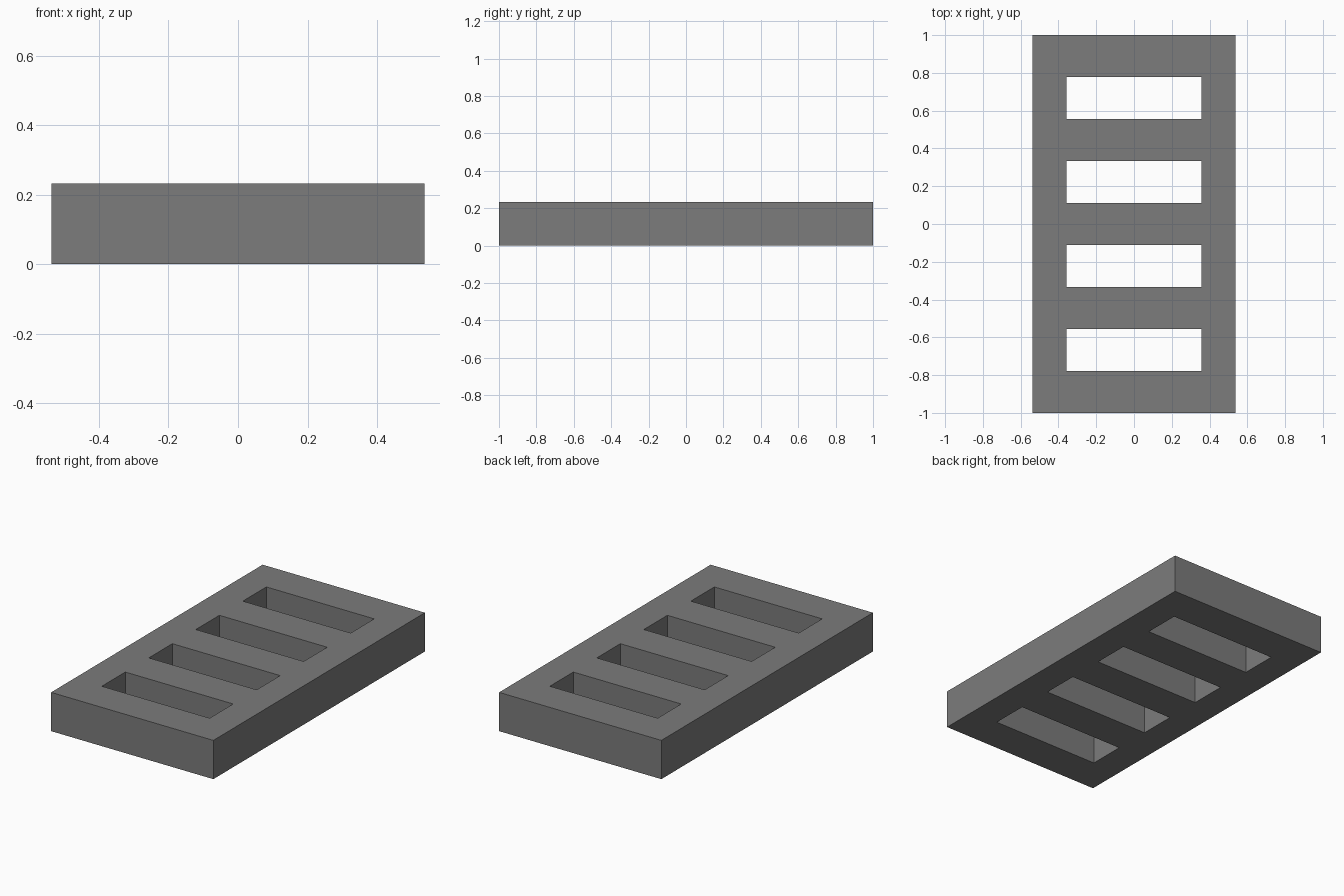
import bpy
import bmesh

if "Cube" in bpy.data.objects:
    bpy.data.objects.remove(bpy.data.objects["Cube"])

HALF_W, SLOT_HALF_W, HEIGHT = 0.537, 0.357, 0.232
BARS = 9  # alternating crossbars and slots along y

xs = [-HALF_W, -SLOT_HALF_W, SLOT_HALF_W, HALF_W]
ys = [-1 + 2 * i / BARS for i in range(BARS + 1)]

# Ladder-shaped footprint: a grid with every second middle cell left open
bm = bmesh.new()
grid = [[bm.verts.new((x, y, 0)) for x in xs] for y in ys]
for j in range(BARS):
    for i in range(3):
        if i == 1 and j % 2 == 1:
            continue
        bm.faces.new((grid[j][i], grid[j][i + 1], grid[j + 1][i + 1], grid[j + 1][i]))

# Raise the footprint into a solid slab with through slots
result = bmesh.ops.extrude_face_region(bm, geom=bm.faces[:], use_keep_orig=True)
top = [g for g in result["geom"] if isinstance(g, bmesh.types.BMVert)]
bmesh.ops.translate(bm, verts=top, vec=(0, 0, HEIGHT))
bmesh.ops.recalc_face_normals(bm, faces=bm.faces[:])

mesh = bpy.data.meshes.new("slotted_slab")
bm.to_mesh(mesh)
bm.free()
slab = bpy.data.objects.new("slotted_slab", mesh)
bpy.context.collection.objects.link(slab)

# Dark grey finish
dark_grey = bpy.data.materials.new("dark_grey")
dark_grey.diffuse_color = (0.2, 0.2, 0.2, 1)
dark_grey.use_nodes = True
dark_grey.node_tree.nodes["Principled BSDF"].inputs["Base Color"].default_value = dark_grey.diffuse_color
mesh.materials.append(dark_grey)
